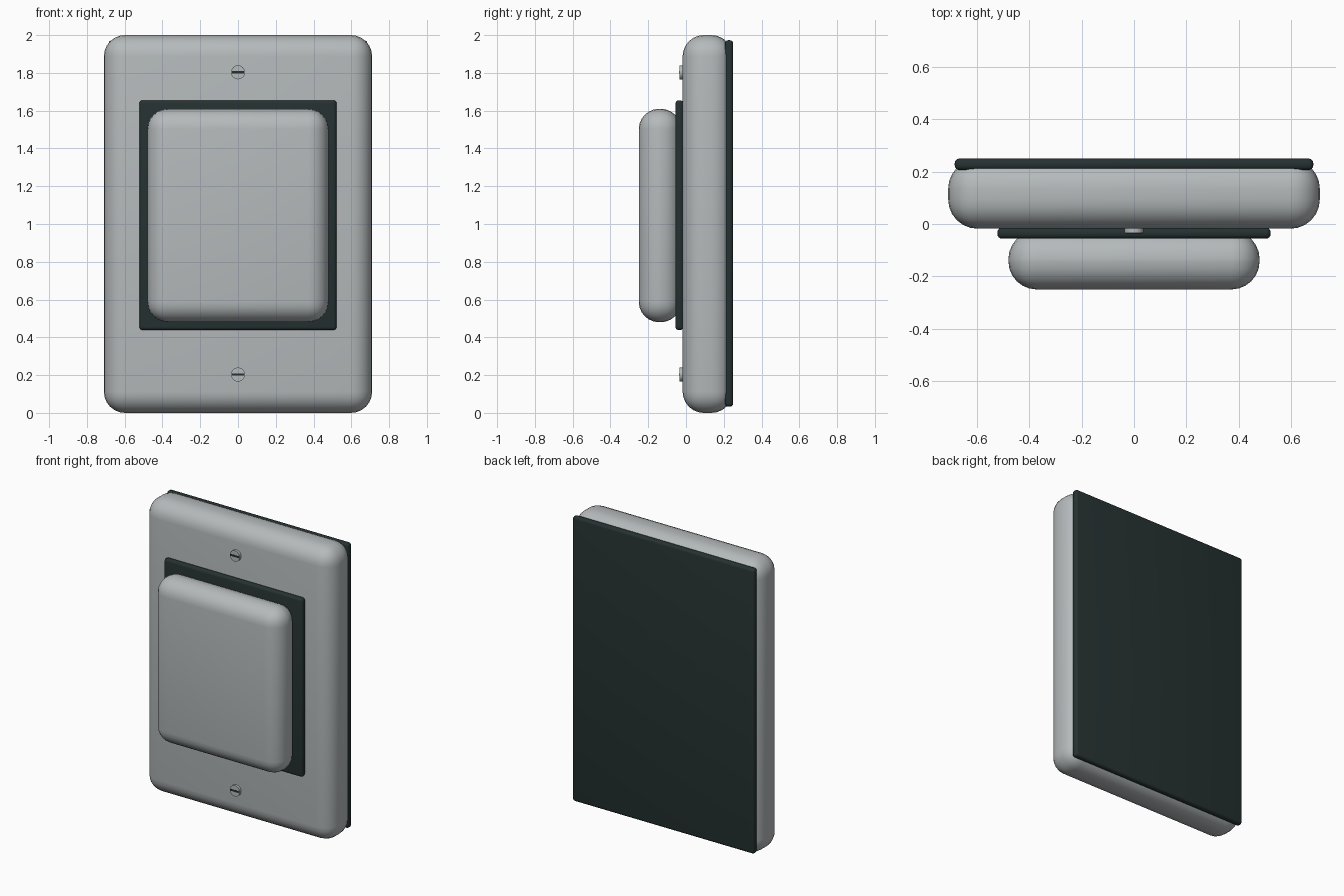
import bpy
from math import radians

if "Cube" in bpy.data.objects:
    bpy.data.objects.remove(bpy.data.objects["Cube"], do_unlink=True)


def make_material(name, rgb):
    mat = bpy.data.materials.new(name)
    mat.use_nodes = True
    color = (*rgb, 1)
    mat.diffuse_color = color
    mat.node_tree.nodes["Principled BSDF"].inputs["Base Color"].default_value = color
    return mat


grey = make_material("light grey", (0.46, 0.49, 0.50))
dark = make_material("dark slate", (0.019, 0.031, 0.031))


def finish(name, mat, bevel=0, segments=4):
    obj = bpy.context.object
    obj.name = name
    obj.data.materials.append(mat)
    if bevel:
        mod = obj.modifiers.new("Bevel", "BEVEL")
        mod.width = bevel
        mod.segments = segments
        bpy.ops.object.modifier_apply(modifier=mod.name)
    bpy.ops.object.shade_smooth_by_angle(angle=radians(35))
    return obj


def block(name, half_x, y, z, mat, bevel=0, segments=4):
    """Rounded box, symmetric in x, spanning the given y and z ranges."""
    bpy.ops.mesh.primitive_cube_add(size=1, location=(0, sum(y) / 2, sum(z) / 2))
    bpy.context.object.scale = (2 * half_x, y[1] - y[0], z[1] - z[0])
    bpy.ops.object.transform_apply(location=False, rotation=False, scale=True)
    return finish(name, mat, bevel, segments)


# Wall plate with its backing sheet
block("wall_plate", 0.71, (-0.018, 0.247), (0, 2), grey, 0.112, 6)
block("back_plate", 0.685, (0.206, 0.25), (0.033, 1.973), dark, 0.018)

# Dark surround and raised rocker
block("rocker_surround", 0.522, (-0.056, -0.014), (0.438, 1.655), dark, 0.018)
block("rocker", 0.48, (-0.25, -0.026), (0.48, 1.61), grey, 0.108, 6)

# Slotted screws above and below the rocker
for side, z in (("upper", 1.803), ("lower", 0.203)):
    bpy.ops.mesh.primitive_cylinder_add(vertices=32, radius=0.037, depth=0.03,
                                        location=(0, -0.02, z),
                                        rotation=(radians(90), 0, 0))
    finish(side + "_screw", grey)
    block(side + "_screw_slot", 0.033, (-0.0365, -0.03), (z - 0.006, z + 0.006), dark)
